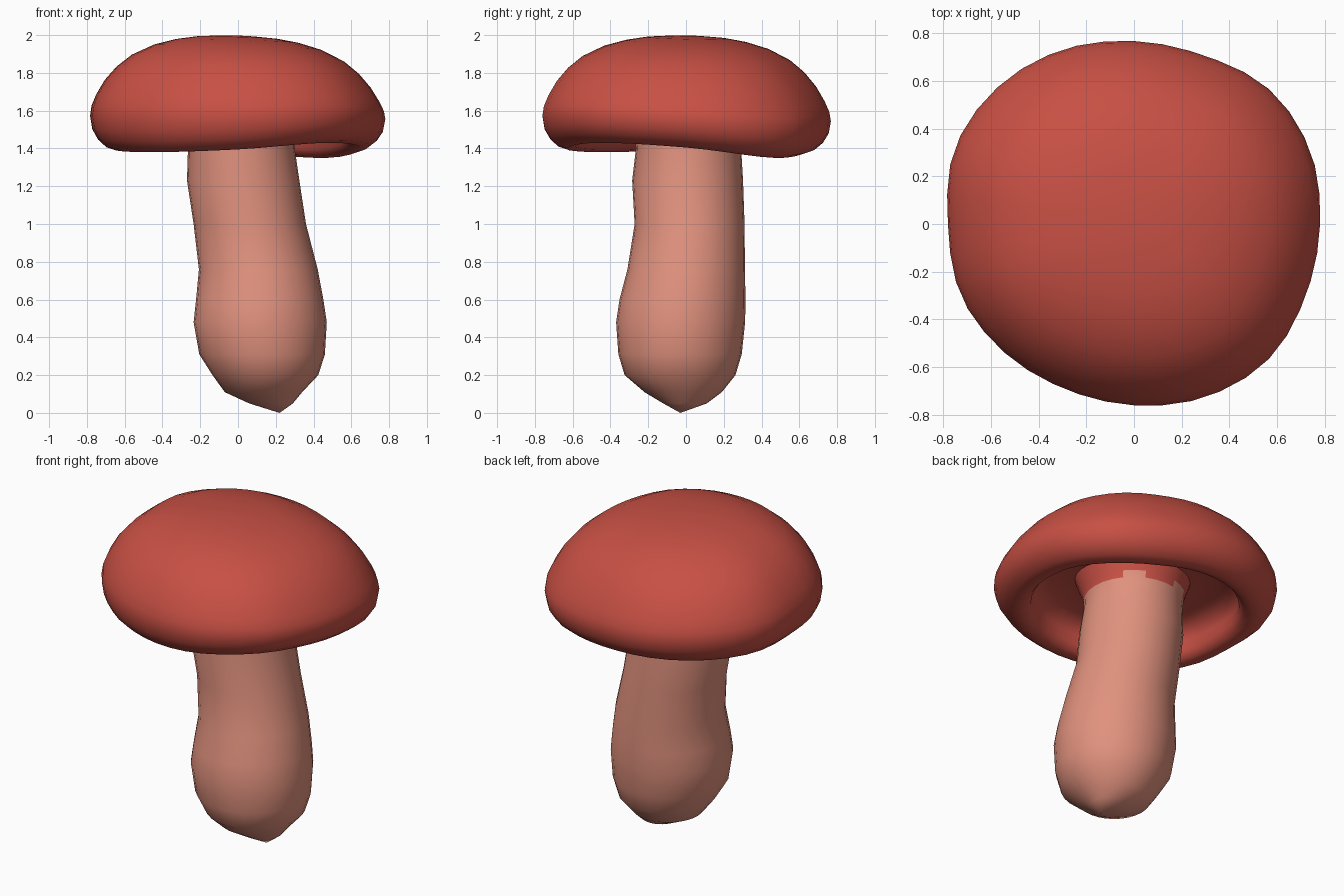
import bpy, bmesh, math

if "Cube" in bpy.data.objects:
    bpy.data.objects.remove(bpy.data.objects["Cube"])

def material(name, col):
    m = bpy.data.materials.new(name)
    m.diffuse_color = (*col, 1)
    m.use_nodes = True
    m.node_tree.nodes["Principled BSDF"].inputs["Base Color"].default_value = m.diffuse_color
    return m

red = material("cap red", (0.575, 0.080, 0.058))
pink = material("stem pink", (0.75, 0.285, 0.208))

def around(table, a):
    """Smooth periodic interpolation of evenly spaced values by angle."""
    n = len(table)
    t = (a / (2 * math.pi)) % 1 * n
    i = int(t)
    f = t - i
    p = [table[(i + k) % n] for k in (-1, 0, 1, 2)]
    return p[1] + 0.5 * f * (p[2] - p[0] + f * (2*p[0] - 5*p[1] + 4*p[2] - p[3]
                             + f * (3*(p[1] - p[2]) + p[3] - p[0])))

def loft(name, rings, start, end, mats, mat_rule):
    """Skin a stack of rings, optionally closed by a point at each end."""
    bm = bmesh.new()
    vr = [[bm.verts.new(p) for p in r] for r in rings]
    n = len(vr[0])
    for k, (a, b) in enumerate(zip(vr, vr[1:])):
        for i in range(n):
            j = (i + 1) % n
            f = bm.faces.new((a[i], a[j], b[j], b[i]))
            f.material_index = mat_rule(k, i)
    for ring, tip, k in ((vr[0], start, 0), (vr[-1], end, len(vr) - 1)):
        if tip:
            c = bm.verts.new(tip)
            for i in range(n):
                f = bm.faces.new((c, ring[i], ring[(i + 1) % n]))
                f.material_index = mat_rule(k, i)
    bmesh.ops.recalc_face_normals(bm, faces=bm.faces)
    for f in bm.faces:
        f.smooth = True
    me = bpy.data.meshes.new(name)
    bm.to_mesh(me)
    bm.free()
    for m in mats:
        me.materials.append(m)
    ob = bpy.data.objects.new(name, me)
    bpy.context.collection.objects.link(ob)
    return ob

# Cap: domed top, rolled rim and hollow underside, slightly uneven
SEG = 40
outline = [0.78, 0.80, 0.80, 0.765, 0.767, 0.79, 0.81, 0.815,
           0.78, 0.785, 0.765, 0.75, 0.76, 0.785, 0.80, 0.78]
rim_low = [1.405, 1.35, 1.38, 1.39, 1.39, 1.38, 1.395, 1.43]
profile = [(0.12, 1.0), (0.28, 0.985), (0.42, 0.955), (0.57, 0.90), (0.72, 0.805),
           (0.82, 0.70), (0.90, 0.58), (0.96, 0.45), (0.99, 0.36), (1.0, 0.28),
           (0.985, 0.17), (0.945, 0.085), (0.89, 0.025), (0.83, 0.0), (0.77, 0.02),
           (0.735, 0.08), (0.73, 0.16), (0.70, 0.24), (0.60, 0.29), (0.45, 0.30),
           (0.30, 0.30)]
rings = []
for fr, h in profile:
    ring = []
    for i in range(SEG):
        a = 2 * math.pi * i / SEG
        r = around(outline, a) * fr
        x, y = r * math.cos(a), r * math.sin(a)
        low = around(rim_low, a)
        z = low + (1.995 - low) * h - 0.035 * (x + 0.6 * y) * min(1, h * 2)
        ring.append((x, y, z))
    rings.append(ring)
loft("cap", rings, (0, 0, 1.998), (0, 0, 1.57), [red], lambda k, i: 0)

# Stem: leaning, bulging near the foot; rows are z, x min, x max, y min, y max
rows = [(0.05, 0.06, 0.29, -0.12, 0.11),
        (0.11, -0.07, 0.34, -0.22, 0.19),
        (0.20, -0.135, 0.425, -0.325, 0.262),
        (0.31, -0.205, 0.46, -0.358, 0.295),
        (0.48, -0.235, 0.47, -0.37, 0.313),
        (0.60, -0.222, 0.452, -0.352, 0.315),
        (0.76, -0.207, 0.422, -0.31, 0.312),
        (1.00, -0.235, 0.36, -0.272, 0.31),
        (1.23, -0.27, 0.325, -0.285, 0.302),
        (1.40, -0.265, 0.30, -0.265, 0.292),
        (1.45, -0.27, 0.30, -0.27, 0.295),
        (1.49, -0.28, 0.31, -0.28, 0.305),
        (1.60, -0.32, 0.35, -0.32, 0.34)]
N = 28
rings = []
for z, x0, x1, y0, y1 in rows:
    ring = []
    for i in range(N):
        a = 2 * math.pi * i / N
        ring.append(((x0 + x1) / 2 + (x1 - x0) / 2 * math.cos(a),
                     (y0 + y1) / 2 + (y1 - y0) / 2 * math.sin(a), z))
    rings.append(ring)
# ragged colour edge where the stem runs into the cap
loft("stem", rings, (0.22, -0.03, 0.0), None, [pink, red],
     lambda k, i: 1 if k >= 11 or (k == 10 and i % 5 < 3) else 0)
